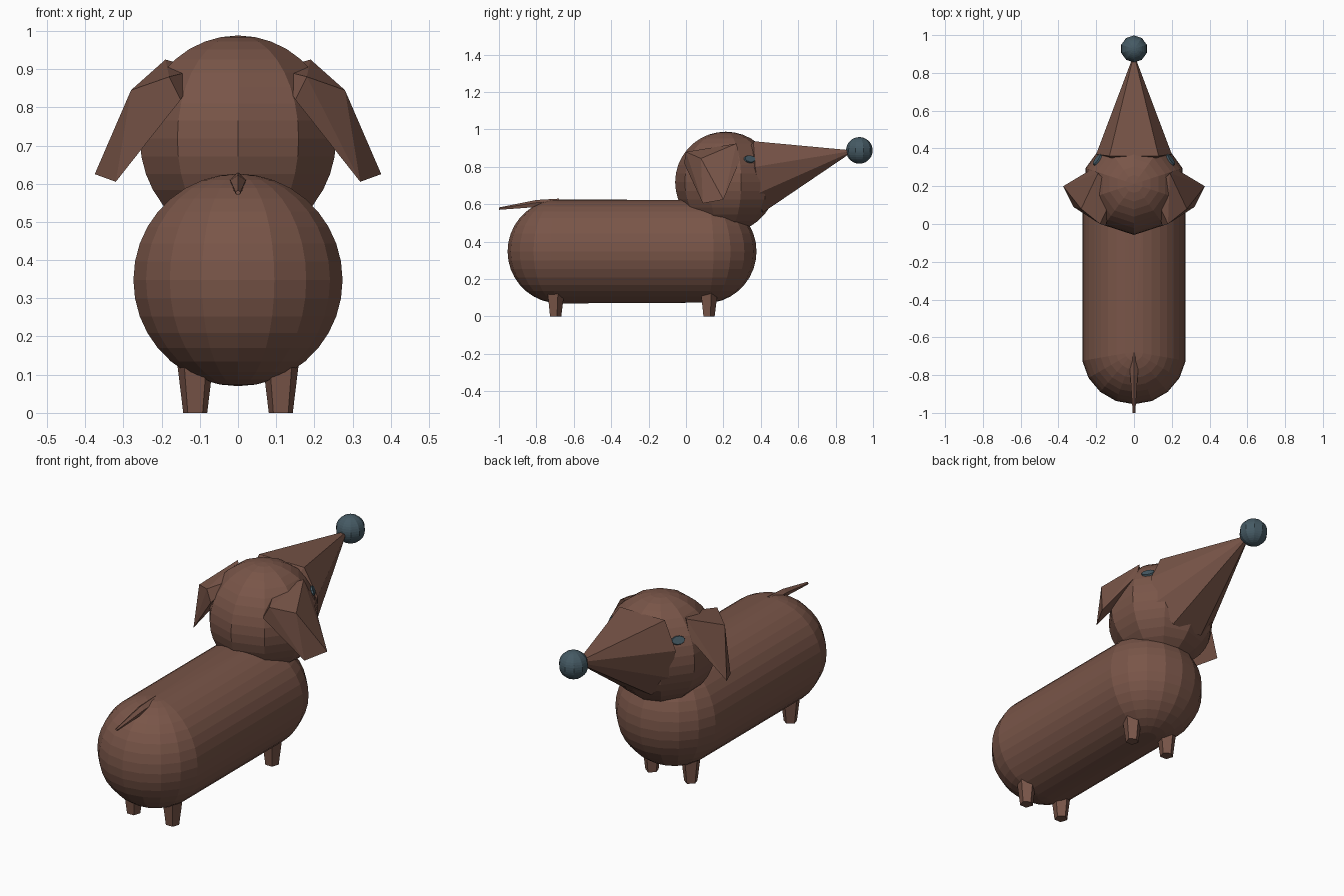
import bpy, bmesh, math
from mathutils import Vector

if "Cube" in bpy.data.objects:
    bpy.data.objects.remove(bpy.data.objects["Cube"])


def material(name, color):
    m = bpy.data.materials.new(name)
    m.diffuse_color = (*color, 1)
    m.use_nodes = True
    m.node_tree.nodes["Principled BSDF"].inputs["Base Color"].default_value = m.diffuse_color
    return m


BROWN = material("brown coat", (0.191, 0.091, 0.065))
SLATE = material("dark slate", (0.060, 0.102, 0.127))


def finish(name, bm, mat):
    bmesh.ops.recalc_face_normals(bm, faces=bm.faces)
    mesh = bpy.data.meshes.new(name)
    bm.to_mesh(mesh)
    bm.free()
    mesh.materials.append(mat)
    ob = bpy.data.objects.new(name, mesh)
    bpy.context.collection.objects.link(ob)
    return ob


def loft(name, rings, mat):
    """Skin equal-sized rings of points and cap both ends (one-point ends become poles)."""
    bm = bmesh.new()
    vs = [[bm.verts.new(p) for p in r] for r in rings]
    for a, b in zip(vs, vs[1:]):
        n = max(len(a), len(b))
        for i in range(n):
            j = (i + 1) % n
            if len(a) == 1:
                bm.faces.new((a[0], b[i], b[j]))
            elif len(b) == 1:
                bm.faces.new((a[i], a[j], b[0]))
            else:
                bm.faces.new((a[i], a[j], b[j], b[i]))
    for r in (vs[0], vs[-1]):
        if len(r) > 2:
            bm.faces.new(r)
    return finish(name, bm, mat)


def ball(name, center, r, segs, rings, mat, stretch=0.0):
    """Ball with vertical poles; its +y half can be pushed forward into a capsule."""
    c = Vector(center)
    out = []
    for k in range(rings + 1):
        t = math.pi * k / rings
        if k in (0, rings):
            out.append([c + Vector((0, 0, r * math.cos(t)))])
            continue
        ring = []
        for i in range(segs):
            a = 2 * math.pi * i / segs
            y = -r * math.sin(t) * math.cos(a)
            if y > 0:
                y += stretch
            ring.append(c + Vector((r * math.sin(t) * math.sin(a), y, r * math.cos(t))))
        out.append(ring)
    return loft(name, out, mat)


def hull(name, pts, mat):
    bm = bmesh.new()
    for p in pts:
        bm.verts.new(p)
    res = bmesh.ops.convex_hull(bm, input=bm.verts)
    loose = [v for v in bm.verts if not v.link_faces]
    bmesh.ops.delete(bm, geom=loose, context='VERTS')
    bmesh.ops.dissolve_limit(bm, angle_limit=0.02, verts=bm.verts, edges=bm.edges)
    return finish(name, bm, mat)


# long body, head and nose
ball("body", (0, -0.676, 0.348), 0.278, 18, 18, BROWN, stretch=0.775)
ball("head", (0, 0.212, 0.718), 0.27, 10, 18, BROWN)
ball("nose", (0, 0.927, 0.888), 0.071, 10, 18, SLATE)

# pointed snout
half = [(0.13, 0.36, 0.937), (0.2, 0.37, 0.80), (0.18, 0.39, 0.66), (0.09, 0.41, 0.555)]
base = half + [(-x, y, z) for x, y, z in reversed(half)]
tip = [Vector((0, 0.9, 0.887)).lerp(Vector(p), 0.02) for p in base]
loft("snout", [[(0, 0.25, 0.73)], base, tip], BROWN)

# floppy ears and flat eyes
ear = [(0.375, 0.20, 0.625), (0.32, 0.09, 0.605), (0.28, 0.08, 0.845), (0.15, -0.01, 0.82),
       (0.18, 0.0, 0.88), (0.19, 0.27, 0.925), (0.225, 0.29, 0.84), (0.10, 0.17, 0.90)]
for s, side in ((1, "right"), (-1, "left")):
    hull(side + "_ear", [(s * x, y, z) for x, y, z in ear], BROWN)
    normal = Vector((s * 0.75, 0.5, 0.43)).normalized()
    u = Vector((0, 0, 1)).cross(normal).normalized()
    v = normal.cross(u)
    mid = Vector((s * 0.194, 0.341, 0.842))
    disc = [u * 0.036 * math.cos(i * math.pi / 5) + v * 0.022 * math.sin(i * math.pi / 5)
            for i in range(10)]
    loft(side + "_eye", [[mid + d - normal * 0.004 for d in disc],
                         [mid + d * 0.9 + normal * 0.005 for d in disc]], SLATE)

# four short five-sided legs
for s, side in ((1, "right"), (-1, "left")):
    for y0, end in ((0.12, "front"), (-0.7, "rear")):
        loft(f"{end}_{side}_leg",
             [[(s * (0.112 + r * math.sin(i * 0.4 * math.pi)),
                y0 + r * math.cos(i * 0.4 * math.pi), z) for i in range(5)]
              for z, r in ((0, 0.033), (0.18, 0.056))], BROWN)

# thin tapering tail
loft("tail", [[(r * math.sin(i * 0.4 * math.pi), y, z + r * math.cos(i * 0.4 * math.pi))
               for i in range(5)]
              for y, z, r in ((-1.0, 0.576, 0.007), (-0.8, 0.602, 0.021), (-0.68, 0.604, 0.026))],
     BROWN)
